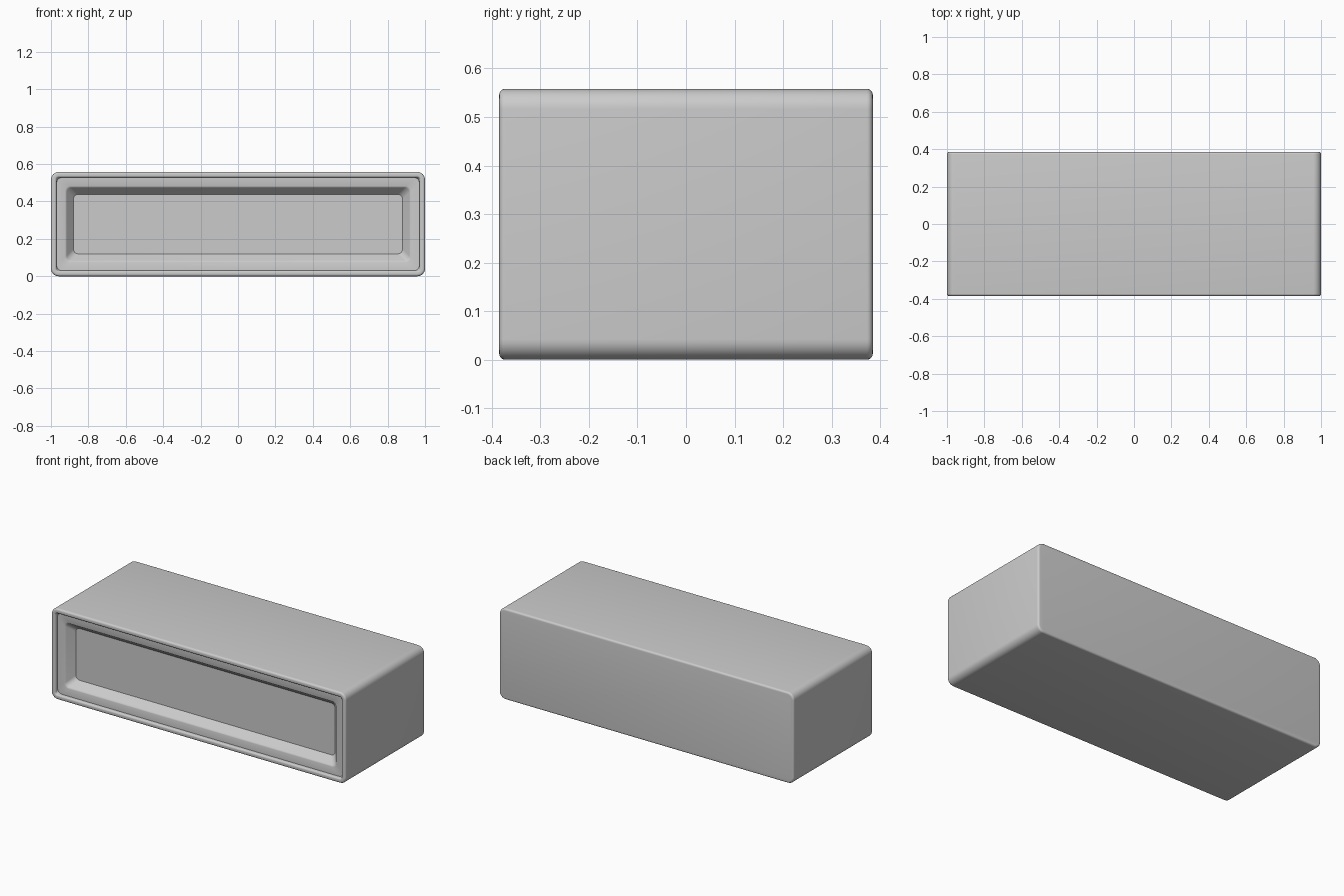
import bpy, bmesh, math

if "Cube" in bpy.data.objects:
    bpy.data.objects.remove(bpy.data.objects["Cube"])

HX, HZ = 1.0, 0.279   # half width and half height
SEG = 8               # steps per rounded corner


def ring(bm, inset, y, radius):
    """Rounded rectangle in the xz plane, inset from the outer size."""
    hx, hz = HX - inset, HZ - inset
    verts = []
    for q, (sx, sz) in enumerate(((1, 1), (-1, 1), (-1, -1), (1, -1))):
        for i in range(SEG + 1):
            a = math.pi / 2 * (q + i / SEG)
            verts.append(bm.verts.new((sx * (hx - radius) + radius * math.cos(a), y,
                                       HZ + sz * (hz - radius) + radius * math.sin(a))))
    return verts


def loft(name, profile, cap_start=False, cap_end=False):
    """Join successive rounded rectangles (inset, y, corner radius)."""
    bm = bmesh.new()
    rings = [ring(bm, *p) for p in profile]
    for a, b in zip(rings, rings[1:]):
        n = len(a)
        for i in range(n):
            j = (i + 1) % n
            bm.faces.new((a[i], a[j], b[j], b[i]))
    if cap_start:
        bm.faces.new(rings[0][::-1])
    if cap_end:
        bm.faces.new(rings[-1])
    mesh = bpy.data.meshes.new(name)
    bm.to_mesh(mesh)
    bm.free()
    obj = bpy.data.objects.new(name, mesh)
    bpy.context.collection.objects.link(obj)
    bpy.context.view_layer.objects.active = obj
    obj.select_set(True)
    bpy.ops.object.shade_smooth_by_angle(angle=math.radians(35))
    obj.select_set(False)
    return obj


def fillet(inset, y, r, a0, a1, corner, steps=5):
    """Quarter-round points about (inset, y) for the loft profile."""
    pts = []
    for i in range(steps + 1):
        a = math.radians(a0 + (a1 - a0) * i / steps)
        ins = inset + r * math.cos(a)
        pts.append((ins, y + r * math.sin(a), max(corner - ins, 0.012)))
    return pts


# Outer case: flat back, softened edges, rounded raised rim at the front
case = fillet(0.012, 0.373, 0.012, 90, 180, 0.042)
case += fillet(0.012, -0.373, 0.012, 180, 270, 0.042)
case += fillet(0.020, -0.375, 0.010, 270, 360, 0.042)
case += [(0.03, -0.364, 0.03)]
loft("case", case, cap_start=True)

# Front frame: flat border, softened lip, sloped recess and back panel
frame = [(0.03, -0.364, 0.03), (0.076, -0.364, 0.026), (0.081, -0.362, 0.026),
         (0.085, -0.357, 0.026), (0.12, -0.315, 0.026)]
loft("front_frame", frame, cap_end=True)
